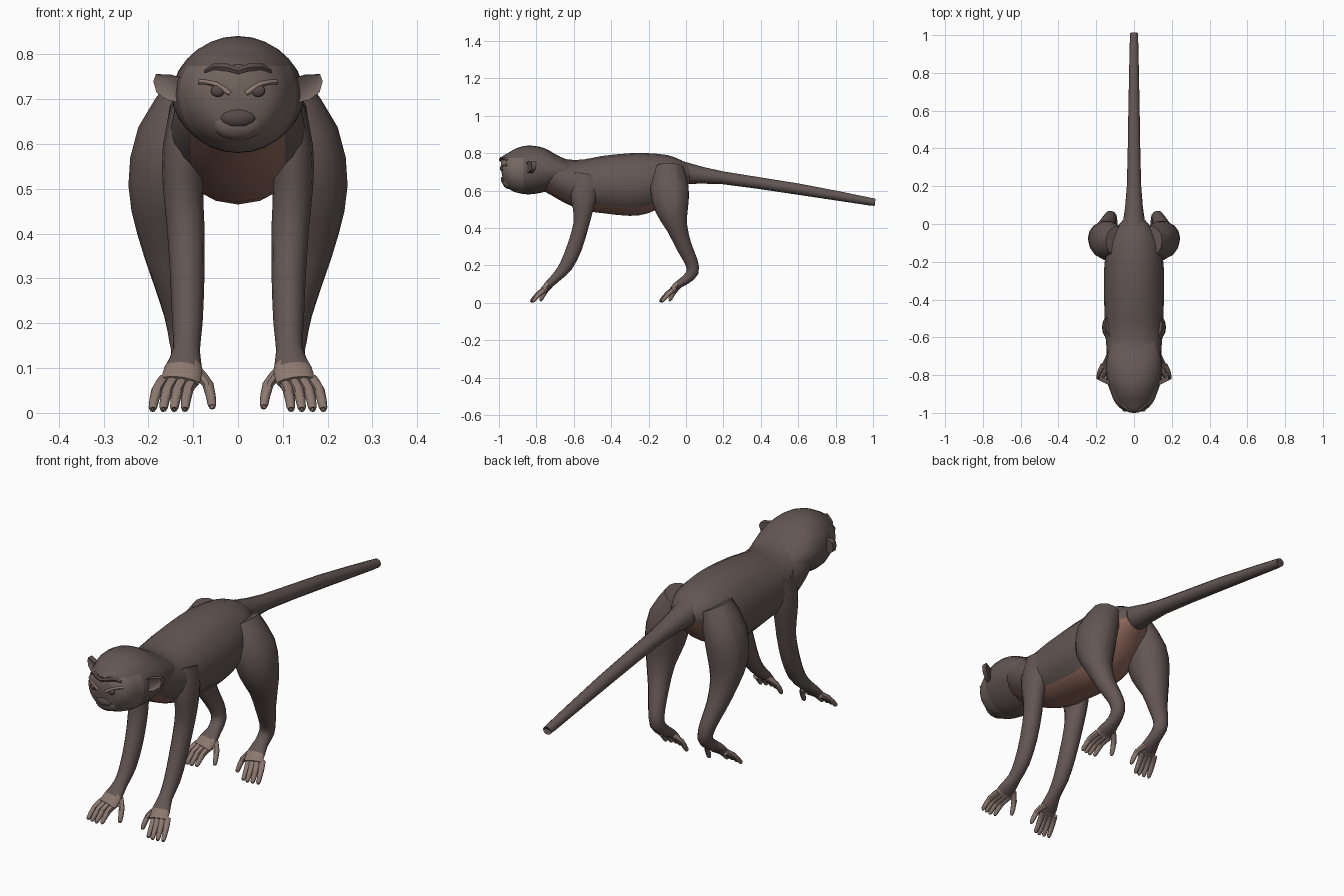
import bpy, bmesh, math
from mathutils import Vector
from mathutils.bvhtree import BVHTree

if "Cube" in bpy.data.objects:
    bpy.data.objects.remove(bpy.data.objects["Cube"])


def mat(name, rgb):
    m = bpy.data.materials.new(name)
    m.diffuse_color = (*rgb, 1)
    m.use_nodes = True
    m.node_tree.nodes["Principled BSDF"].inputs["Base Color"].default_value = m.diffuse_color
    return m


FUR = mat("dark_fur", (.125, .094, .086))
FACE = mat("face_skin", (.185, .14, .122))
PALE = mat("pale_skin", (.26, .19, .16))
BELLY = mat("belly_skin", (.29, .145, .11))
DARK = mat("eye_and_nose", (.095, .068, .064))


def finish(bm, name, mats, rule=None):
    """Turn a bmesh into a smooth object; rule(face) gives its material index."""
    bmesh.ops.recalc_face_normals(bm, faces=bm.faces[:])
    bm.normal_update()
    if rule:
        for f in bm.faces:
            f.material_index = rule(f)
    me = bpy.data.meshes.new(name)
    bm.to_mesh(me)
    bm.free()
    for m in mats:
        me.materials.append(m)
    ob = bpy.data.objects.new(name, me)
    bpy.context.collection.objects.link(ob)
    bpy.ops.object.select_all(action='DESELECT')
    ob.select_set(True)
    bpy.context.view_layer.objects.active = ob
    bpy.ops.object.shade_smooth_by_angle(angle=math.radians(45))
    return ob


def spline(secs, k):
    """Catmull-Rom refinement of section tuples."""
    out = []
    for i in range(len(secs) - 1):
        p0, p1 = secs[max(i - 1, 0)], secs[i]
        p2, p3 = secs[i + 1], secs[min(i + 2, len(secs) - 1)]
        for j in range(k):
            t = j / k
            out.append(tuple(.5 * (2 * b + (c - a) * t + (2 * a - 5 * b + 4 * c - d) * t * t
                                   + (3 * b - a - 3 * c + d) * t ** 3)
                             for a, b, c, d in zip(p0, p1, p2, p3)))
    return out + [secs[-1]]


def loft(secs, n=14, k=2, flat=False):
    """Skin elliptical rings (x, y, z, side radius, other radius) along a path."""
    secs = spline(secs, k)
    bm = bmesh.new()
    rings = []
    for i, s in enumerate(secs):
        a, b = secs[max(i - 1, 0)], secs[min(i + 1, len(secs) - 1)]
        t = Vector((0, 1, 0)) if flat else (Vector(b[:3]) - Vector(a[:3])).normalized()
        u = (Vector((1, 0, 0)) - t * t.x).normalized()
        v = t.cross(u)
        rings.append([bm.verts.new(Vector(s[:3]) + u * s[3] * math.cos(2 * math.pi * j / n)
                                   + v * s[4] * math.sin(2 * math.pi * j / n)) for j in range(n)])
    for r, q in zip(rings, rings[1:]):
        for j in range(n):
            bm.faces.new((r[j], r[(j + 1) % n], q[(j + 1) % n], q[j]))
    bm.faces.new(rings[0])
    bm.faces.new(rings[-1])
    return bm


def profile(rows):
    """Side profile rows (y, bottom, top, half width) to ring sections."""
    return [(0, y, (b + t) / 2, w, (t - b) / 2) for y, b, t, w in rows]


def cut(bm, co, no):
    bmesh.ops.bisect_plane(bm, geom=bm.verts[:] + bm.edges[:] + bm.faces[:],
                           plane_co=co, plane_no=no)


def blob(name, c, r, m):
    bm = bmesh.new()
    bmesh.ops.create_uvsphere(bm, u_segments=14, v_segments=8, radius=1)
    for v in bm.verts:
        v.co = Vector(c) + Vector((v.co.x * r[0], v.co.y * r[1], v.co.z * r[2]))
    return finish(bm, name, [m])


# body with bare chest and belly strip
body = loft(profile([(-.80, .62, .80, .10), (-.72, .575, .80, .135), (-.64, .53, .768, .147),
                     (-.55, .495, .766, .152), (-.45, .48, .785, .157), (-.3, .465, .80, .16),
                     (-.2, .48, .80, .155), (-.1, .53, .79, .135), (-.03, .595, .765, .10),
                     (.02, .64, .735, .06)]), n=20, flat=True)
for s in (-1, 1):
    cut(body, (s * .105, 0, 0), (1, 0, 0))


def belly_rule(f):
    c = f.calc_center_median()
    return int(abs(c.x) < .105 and c.z < .68 and f.normal.z < -.2)


finish(body, "body", [FUR, BELLY], belly_rule)

# tail
finish(loft([(0, -.1, .715, .075, .065), (0, .02, .69, .057, .055), (0, .2, .668, .038, .034),
             (0, .6, .608, .03, .03), (0, .98, .542, .022, .021), (0, .995, .54, .018, .017),
             (0, 1.0, .539, .009, .009)], n=12), "tail", [FUR])

# head with lighter face mask
head = loft(profile([(-.99, .715, .778, .035), (-.972, .64, .79, .075), (-.94, .605, .808, .103),
                     (-.90, .588, .829, .12), (-.84, .58, .841, .14), (-.76, .592, .828, .148),
                     (-.69, .62, .79, .14), (-.62, .65, .755, .12)]), n=28, k=3, flat=True)
cut(head, (0, -.87, 0), (0, 1, 0))
cut(head, (0, 0, .774), (0, 0, 1))


def face_rule(f):
    c = f.calc_center_median()
    return int(c.y < -.87 and c.z < .774)


tree = BVHTree.FromBMesh(head)


def on_face(x, z, out=0.0):
    """Point on the front of the head."""
    hit = tree.ray_cast(Vector((x, -2, z)), Vector((0, 1, 0)))[0]
    return Vector((x, (hit.y if hit else -.95) - out, z))


finish(head, "head", [FUR, FACE], face_rule)

# brow ridge, muzzle and nose patch
brow = []
for x, z, r in ((-.075, .762, .004), (-.055, .772, .008), (-.025, .771, .009), (0, .763, .008),
                (.025, .771, .009), (.055, .772, .008), (.075, .762, .004)):
    brow.append((*on_face(x, z), r, r))
bm = bmesh.new()
rows = [[bm.verts.new((x, y + dy, z + dz)) for dy, dz in
         ((.012, -r), (-.006, -r), (-.01, 0), (-.004, r), (.012, r))] for x, y, z, r, _ in brow]
for p, q in zip(rows, rows[1:]):
    for j in range(5):
        bm.faces.new((p[j], p[(j + 1) % 5], q[(j + 1) % 5], q[j]))
bm.faces.new(rows[0])
bm.faces.new(rows[-1])
finish(bm, "brow", [DARK])
blob("muzzle", (0, -.947, .65), (.062, .035, .042), FACE)
blob("nose", (0, -.964, .659), (.043, .026, .025), DARK)


def ear(s):
    """Flat ear plate, pale on the front."""
    bm = bmesh.new()
    pts = ((.115, .745), (.15, .755), (.183, .756), (.189, .74), (.182, .715), (.158, .698), (.12, .69))
    vs = [bm.verts.new((s * x, -.862 + (x - .115) * .5, z)) for x, z in pts]
    f = bm.faces.new(vs)
    ext = bmesh.ops.extrude_face_region(bm, geom=[f])
    for v in ext["geom"]:
        if isinstance(v, bmesh.types.BMVert):
            v.co.y += .025
    bmesh.ops.recalc_face_normals(bm, faces=bm.faces[:])
    front = [g for g in bm.faces if len(g.verts) == 7 and g.normal.y < 0]
    bmesh.ops.inset_region(bm, faces=front, thickness=.006, depth=-.005)
    finish(bm, "ear", [FUR, FACE], lambda g: int(g.normal.y < -.3))


def paw(s, dy, label):
    """Four fanned digits and an inner thumb."""
    digits = [((.098 + .022 * i, -.755 + abs(i - 1.5) * .006, .074),
               (.118 + .024 * i, -.825 + abs(i - 1.2) * .006, .012)) for i in range(4)]
    digits.append(((.092, -.725, .092), (.058, -.775, .018)))
    for a, b in digits:
        m = [(p + q) / 2 for p, q in zip(a, b)]
        m[2] += .008
        m[0] += .004 if b[0] > .1 else -.008
        path = [(s * p[0], p[1] + dy, p[2], r, r) for p, r in
                ((a, .014), (m, .0125), (b, .0095))]
        e = path[-1]
        path.append((e[0], e[1] - .005, e[2] - .004, .005, .005))
        finish(loft(path, n=8), label + "_digit", [PALE])


FRONT = [(.10, -.53, .68, .05, .085), (.118, -.545, .59, .05, .075), (.123, -.55, .51, .045, .058),
         (.117, -.56, .42, .042, .043), (.113, -.595, .3, .038, .042), (.113, -.64, .2, .034, .037),
         (.115, -.69, .14, .03, .027), (.122, -.735, .097, .043, .022), (.129, -.765, .07, .043, .014)]
HIND = [(.09, -.09, .72, .065, .08), (.14, -.088, .61, .087, .105), (.16, -.075, .50, .085, .09),
        (.162, -.047, .40, .062, .057), (.147, -.01, .30, .044, .043), (.13, .028, .22, .035, .036),
        (.122, .035, .165, .032, .033), (.118, .0, .125, .031, .026), (.122, -.045, .095, .043, .021),
        (.129, -.075, .07, .043, .014)]

# mirrored parts: legs, paws, ears and eyes
for s in (-1, 1):
    for label, path, dy in (("front", FRONT, 0), ("hind", HIND, .69)):
        edge = -.738 + dy
        leg = loft([(s * x, *rest) for x, *rest in path])
        cut(leg, (0, edge, 0), (0, 1, 0))
        finish(leg, label + "_leg", [FUR, PALE],
               lambda f: int(f.calc_center_median().y < edge and f.calc_center_median().z < .11))
        paw(s, dy, label)
    ear(s)
    lid = [on_face(s * x, z) for x, z in ((.018, .713), (.05, .734), (.085, .738))]
    finish(loft([(*p, .006, .006) for p in lid], n=8), "eyelid", [PALE])
    blob("eye", on_face(s * .045, .719), (.016, .009, .014), DARK)
